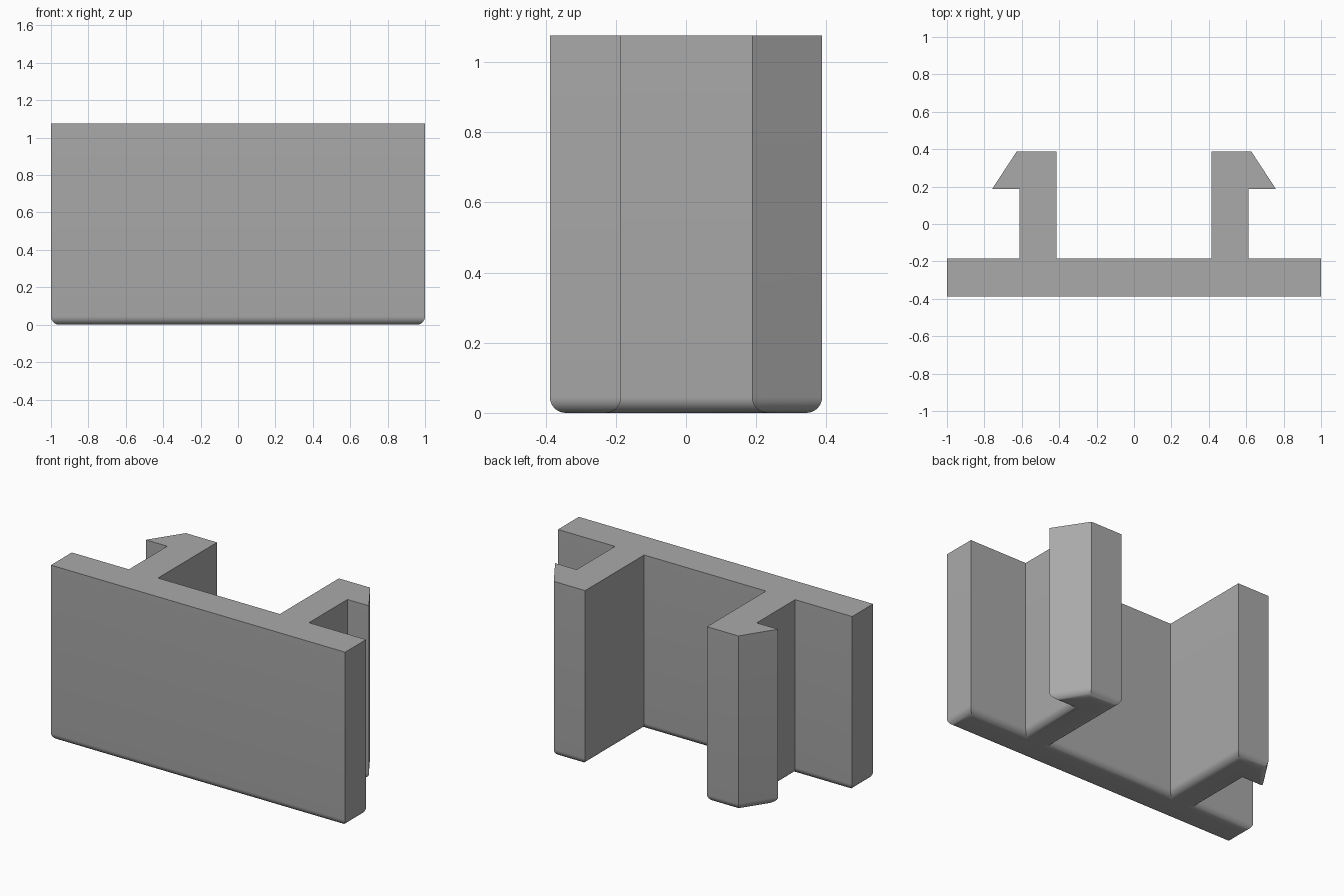
import bpy
import bmesh
import math

cube = bpy.data.objects.get("Cube")
if cube:
    bpy.data.objects.remove(cube, do_unlink=True)

HEIGHT = 1.076
ROUND = 0.045

# Grey plastic
grey = bpy.data.materials.new("plain grey")
grey.use_nodes = True
colour = (0.4, 0.4, 0.4, 1)
grey.diffuse_color = colour
grey.node_tree.nodes["Principled BSDF"].inputs["Base Color"].default_value = colour

# Half outline of the plate with one hooked arm, mirrored to the other side
half = [(1, -0.388), (1, -0.185), (0.612, -0.185), (0.612, 0.188),
        (0.758, 0.188), (0.627, 0.388), (0.414, 0.388), (0.414, -0.185)]
outline = half + [(-x, y) for x, y in reversed(half)]

# Extrude the outline upwards
bm = bmesh.new()
base = bm.faces.new([bm.verts.new((x, y, 0)) for x, y in outline])
extruded = bmesh.ops.extrude_face_region(bm, geom=[base], use_keep_orig=True)
top_verts = [g for g in extruded["geom"] if isinstance(g, bmesh.types.BMVert)]
bmesh.ops.translate(bm, verts=top_verts, vec=(0, 0, HEIGHT))
bmesh.ops.recalc_face_normals(bm, faces=bm.faces)

# Round the whole bottom rim
rim = [e for e in bm.edges if all(v.co.z < 0.001 for v in e.verts)]
bmesh.ops.bevel(bm, geom=rim, offset=ROUND, offset_type='OFFSET', segments=8,
                profile=0.5, affect='EDGES', clamp_overlap=True)

mesh = bpy.data.meshes.new("clip_plate")
bm.to_mesh(mesh)
bm.free()
mesh.materials.append(grey)
clip = bpy.data.objects.new("clip_plate", mesh)
bpy.context.collection.objects.link(clip)

# Smooth rim with sharp corners
bpy.context.view_layer.objects.active = clip
clip.select_set(True)
bpy.ops.object.shade_smooth_by_angle(angle=math.radians(30))
